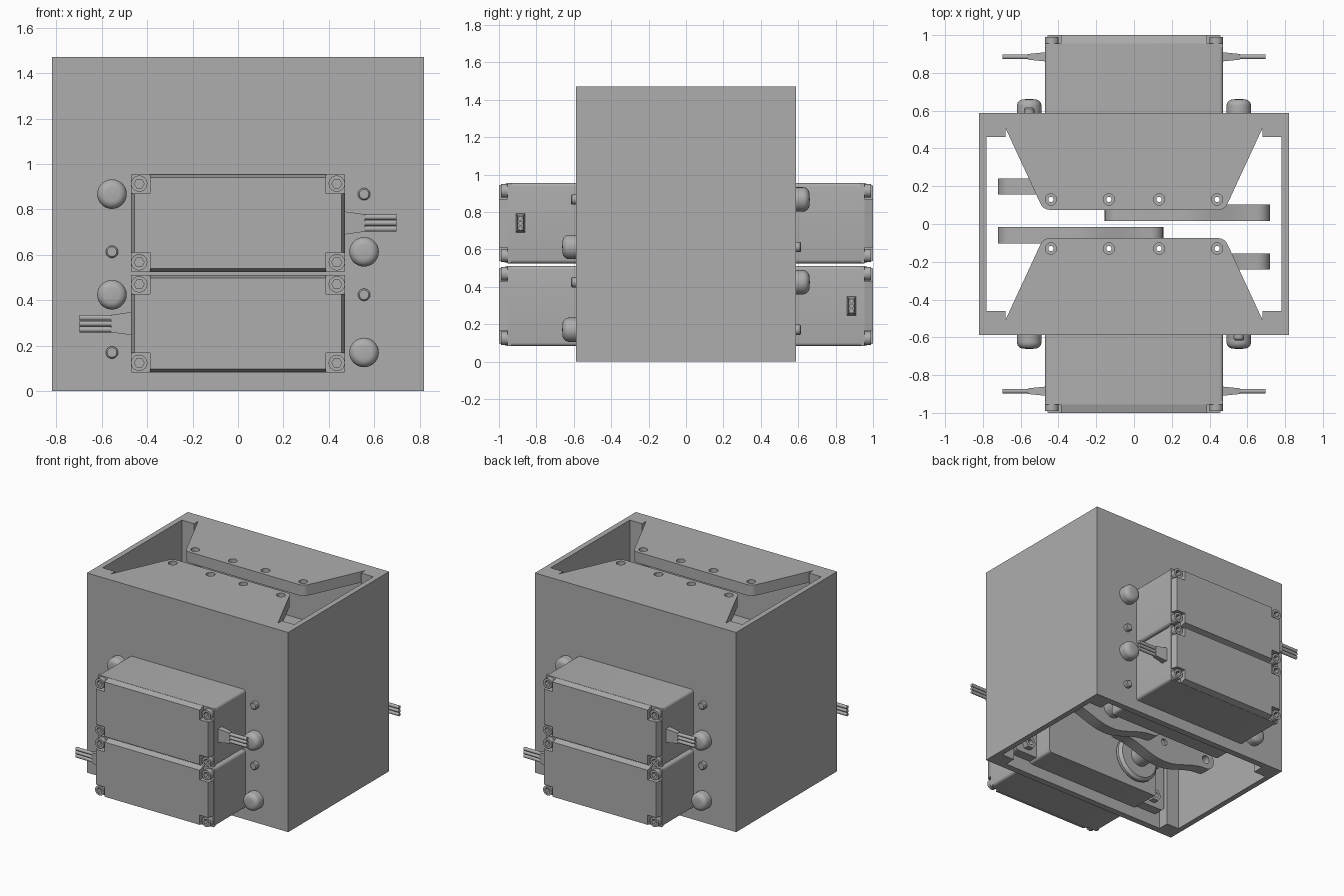
import bpy, bmesh
from math import cos, sin, pi, radians
from mathutils import Matrix

cube = bpy.data.objects.get("Cube")
if cube:
    bpy.data.objects.remove(cube, do_unlink=True)

grey = bpy.data.materials.new("plain grey")
grey.use_nodes = True
colour = (0.42, 0.42, 0.42, 1)
grey.diffuse_color = colour
grey.node_tree.nodes["Principled BSDF"].inputs["Base Color"].default_value = colour

UPRIGHT = Matrix.Rotation(pi / 2, 4, "X")   # profile (x, z), depth towards the front
FLAT = Matrix.Identity(4)                   # profile (x, y), depth upwards
parts = []


def finish(name, bm):
    bmesh.ops.remove_doubles(bm, verts=bm.verts, dist=1e-5)
    bmesh.ops.recalc_face_normals(bm, faces=bm.faces)
    mesh = bpy.data.meshes.new(name)
    bm.to_mesh(mesh)
    bm.free()
    mesh.materials.append(grey)
    obj = bpy.data.objects.new(name, mesh)
    bpy.context.collection.objects.link(obj)
    parts.append(obj)
    return obj


def prism(name, loops, lo, hi, frame=UPRIGHT):
    """Extrude an outline, with later loops as holes, from lo to hi."""
    curve = bpy.data.curves.new(name + "_outline", "CURVE")
    curve.dimensions = "2D"
    curve.fill_mode = "BOTH"
    curve.extrude = (hi - lo) / 2
    for loop in loops:
        spline = curve.splines.new("POLY")
        spline.points.add(len(loop) - 1)
        for point, (u, v) in zip(spline.points, loop):
            point.co = (u, v, 0, 1)
        spline.use_cyclic_u = True
    temp = bpy.data.objects.new(name + "_outline", curve)
    mesh = bpy.data.meshes.new_from_object(temp)
    bm = bmesh.new()
    bm.from_mesh(mesh)
    bpy.data.objects.remove(temp)
    bpy.data.curves.remove(curve)
    bpy.data.meshes.remove(mesh)
    bm.transform(frame @ Matrix.Translation((0, 0, (lo + hi) / 2)))
    return finish(name, bm)


def lathe(name, profile, x, z, steps=28):
    """Spin (radius, depth) points about an axis that runs front to back."""
    bm = bmesh.new()
    verts = [bm.verts.new((r, 0, d)) for r, d in profile]
    edges = [bm.edges.new(pair) for pair in zip(verts, verts[1:])]
    bmesh.ops.spin(bm, geom=verts + edges, cent=(0, 0, 0), axis=(0, 0, 1),
                   angle=2 * pi, steps=steps)
    bm.transform(Matrix.Translation((x, 0, z)) @ UPRIGHT)
    return finish(name, bm)


def arc(x, y, r, start, end, n=8):
    return [(x + r * cos(radians(start + (end - start) * i / n)),
             y + r * sin(radians(start + (end - start) * i / n))) for i in range(n + 1)]


def circle(x, y, r, n=24):
    return arc(x, y, r, 0, 360, n)[:-1]


def rect(x, y, w, h, r=0):
    if not r:
        return [(x - w, y - h), (x + w, y - h), (x + w, y + h), (x - w, y + h)]
    return [p for k, (i, j) in enumerate(((1, 1), (-1, 1), (-1, -1), (1, -1)))
            for p in arc(x + i * (w - r), y + j * (h - r), r, 90 * k, 90 * k + 90, 5)]


def mirror4(corner):
    """Repeat a corner's points in all four quadrants, in order."""
    flip = corner[::-1]
    return (corner + [(-x, y) for x, y in flip] + [(-x, -y) for x, y in corner]
            + [(x, -y) for x, y in flip])


# Open housing tube with thick corner posts
inner = mirror4([(0.78, 0.46), (0.68, 0.46), (0.68, 0.54)])
prism("housing", [rect(0, 0, 0.82, 0.587), inner], 0, 1.47, FLAT)
shared = len(parts)

# Trapezoid top flange with counterbored holes
side = [(0.70, -0.55)] + arc(0.445, -0.13, 0.055, 25, 90)
plate = side + [(-x, y) for x, y in side[::-1]]
for label, r, lo, hi in (("lower", 0.014, 1.39, 1.44), ("upper", 0.03, 1.44, 1.47)):
    holes = [circle(x, -0.13, r, 20) for x in (-0.44, -0.133, 0.133, 0.44)]
    prism("top_flange_" + label, [plate] + holes, lo, hi, FLAT)


def motor(label, zc, s, horn_near):
    """One motor unit; s is the side of its cable and shaft."""
    w, h = 0.472, 0.215
    prism(label + "_case", [rect(0, zc, w, h, 0.02)], 0.33, 0.94)
    prism(label + "_case_rim", [rect(0, zc, w, h, 0.005)], 0.935, 0.955)

    # Cross-shaped end cover with sloping edges
    cross = mirror4([(w, h - 0.085), (w - 0.085, h - 0.085), (w - 0.085, h)])
    cover = prism(label + "_end_cover", [[(x, z + zc) for x, z in cross]], 0.95, 1.0)
    for v in cover.data.vertices:
        if v.co.y < -0.99:
            v.co.x = max(-w + 0.016, min(w - 0.016, v.co.x))
            v.co.z = max(zc - h + 0.014, min(zc + h - 0.014, v.co.z))

    # Socket screws in the cover corners
    for i in (-1, 1):
        for j in (-1, 1):
            x, z = i * (w - 0.037), zc + j * (h - 0.042)
            prism(label + "_case_screw", [circle(x, z, 0.036), circle(x, z, 0.022, 6)], 0.95, 0.99)

    # Mounting ears, bolts and nuts
    prism(label + "_ears", [rect(0, zc, 0.66, 0.2, 0.03)], 0.47, 0.545)
    for i in (-1, 1):
        for j in (-1, 1):
            x, z = i * 0.555, zc + j * 0.127
            if i * j < 0:
                dome = [(0.065, 0.58)] + arc(0.03, 0.625, 0.035, 0, 90, 6) + [(0, 0.662)]
                lathe(label + "_bolt_head", dome, x, z)
            else:
                lathe(label + "_pin", [(0.027, 0.58), (0.027, 0.61), (0.021, 0.616), (0, 0.616)], x, z, 20)
            prism(label + "_nut", [circle(x, z, 0.045, 6), circle(x, z, 0.02, 12)], 0.43, 0.48)

    # Shaft and two-armed curved horn
    sx = s * 0.2825
    lathe(label + "_gear_boss", [(0.17, 0.32), (0.17, 0.3), (0.15, 0.28), (0, 0.28)], sx, zc)
    lathe(label + "_shaft", [(0.07, 0.3), (0.07, horn_near + 0.02), (0, horn_near + 0.02)], sx, zc)
    reach, tip = 0.3675, 0.07
    n = 24
    upper = [(reach * (1 - 2 * i / n), tip + 0.08 * sin(pi * i / n) ** 2) for i in range(n + 1)]
    outline = (upper + arc(-reach, 0, tip, 90, 270, 12)[1:-1] + [(-x, -z) for x, z in upper]
               + arc(reach, 0, tip, -90, 90, 12)[1:-1])
    outline = [(x + sx, z + zc) for x, z in outline]
    holes = [circle(sx + k * reach, zc, 0.03, 16) for k in (-1, 1)] + [circle(sx, zc, 0.025, 16)]
    prism(label + "_horn", [outline] + holes, horn_near, horn_near + 0.087)

    # Cable boot and three wires
    boot = [(s * 0.46, zc - 0.052), (s * 0.56, zc - 0.038), (s * 0.56, zc + 0.038), (s * 0.46, zc + 0.052)]
    boot_obj = prism(label + "_cable_boot", [boot], 0.86, 0.91)
    for v in boot_obj.data.vertices:
        if abs(v.co.x) > 0.5:
            v.co.y = -0.885 + (v.co.y + 0.885) * 0.6
    for k in (-1, 0, 1):
        bm = bmesh.new()
        bmesh.ops.create_cone(bm, cap_ends=True, segments=12, radius1=0.0125, radius2=0.0125, depth=0.16)
        bm.transform(Matrix.Translation((s * 0.617, -0.885, zc + k * 0.026))
                     @ Matrix.Rotation(pi / 2, 4, "Y"))
        finish(label + "_wire", bm)


motor("upper_motor", 0.74, 1, 0.155)
motor("lower_motor", 0.297, -1, 0.015)

# The back half repeats the front, turned half way round
for obj in parts[shared:]:
    twin = obj.copy()
    twin.name = "back_" + obj.name
    obj.name = "front_" + obj.name
    twin.rotation_euler.z = pi
    bpy.context.collection.objects.link(twin)

# Smooth shading on round surfaces
bpy.ops.object.select_all(action="DESELECT")
for obj in parts:
    obj.select_set(True)
bpy.context.view_layer.objects.active = parts[0]
bpy.ops.object.shade_smooth_by_angle(angle=radians(32))
